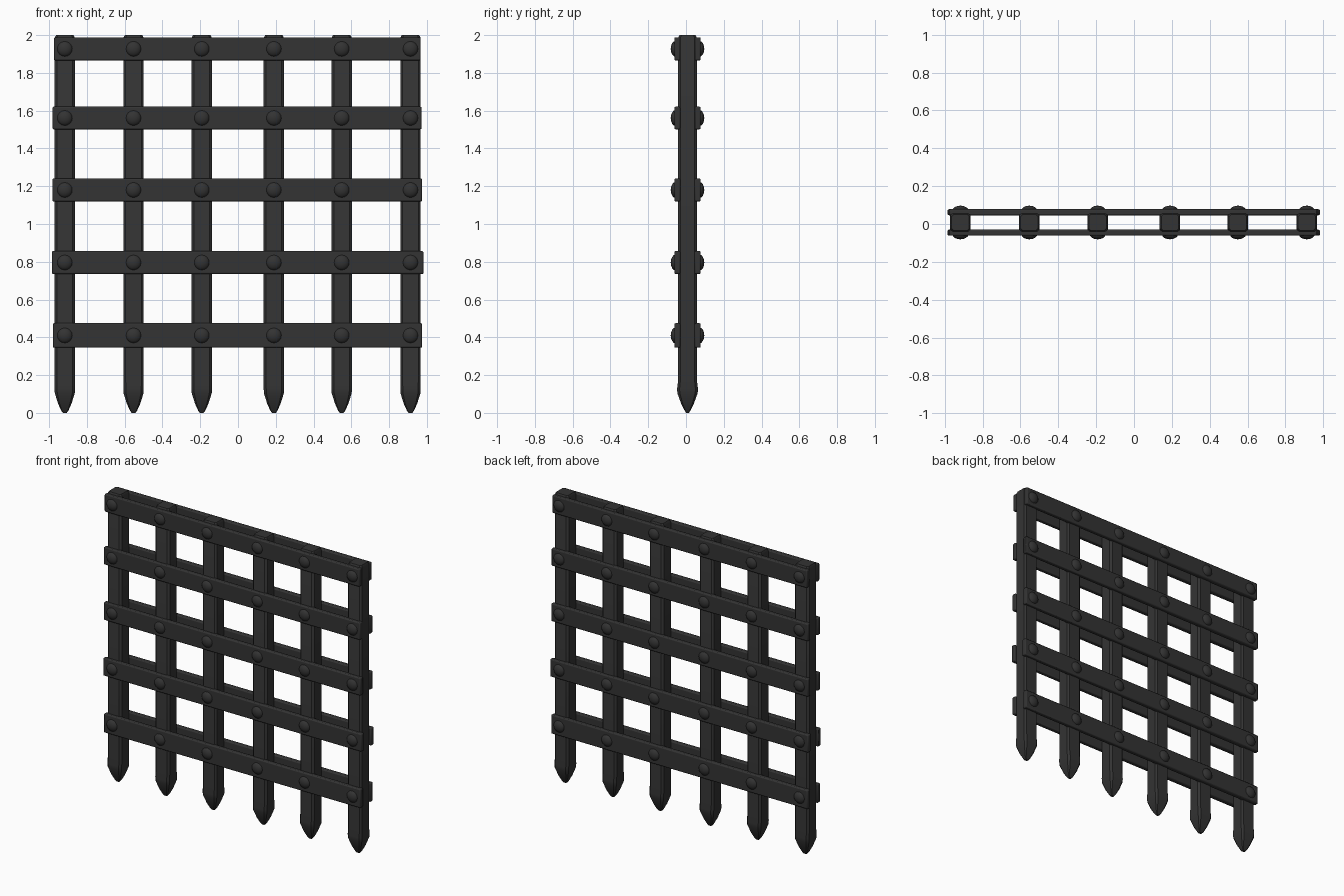
import bpy, bmesh, math
from mathutils import Matrix, Vector

if "Cube" in bpy.data.objects:
    bpy.data.objects.remove(bpy.data.objects["Cube"])

BAR_X = (-0.917, -0.553, -0.192, 0.19, 0.549, 0.913)
# strap rows: centre height, half height, left end, right end
ROWS = ((1.927, 0.061, -0.975, 0.967), (1.561, 0.060, -0.982, 0.972),
        (1.180, 0.061, -0.982, 0.975), (0.796, 0.061, -0.985, 0.982),
        (0.410, 0.065, -0.980, 0.975))
Y_MID = 0.008

iron = bpy.data.materials.new("dark iron")
iron.diffuse_color = (0.033, 0.033, 0.033, 1)
iron.use_nodes = True
iron.node_tree.nodes["Principled BSDF"].inputs["Base Color"].default_value = iron.diffuse_color


def finish(bm, name, bevel=0.0, angle=35):
    bmesh.ops.recalc_face_normals(bm, faces=bm.faces[:])
    me = bpy.data.meshes.new(name)
    bm.to_mesh(me)
    bm.free()
    me.materials.append(iron)
    ob = bpy.data.objects.new(name, me)
    bpy.context.collection.objects.link(ob)
    if bevel:
        mod = ob.modifiers.new("worn edges", "BEVEL")
        mod.width = bevel
        mod.segments = 2
        mod.limit_method = 'ANGLE'
    bpy.ops.object.select_all(action='DESELECT')
    ob.select_set(True)
    bpy.context.view_layer.objects.active = ob
    bpy.ops.object.shade_smooth_by_angle(angle=math.radians(angle))
    return ob


def upright_bar(x, name):
    # chamfered square section lofted from the spike tip to the top
    bm = bmesh.new()
    rings = []
    for z, hx, hy in ((0.0, 0.010, 0.008), (0.012, 0.019, 0.015), (0.05, 0.036, 0.034),
                      (0.105, 0.053, 0.054), (0.13, 0.054, 0.055),
                      (0.17, 0.054, 0.050), (1.985, 0.054, 0.050), (2.0, 0.046, 0.042)):
        c = 0.25 * min(hx, hy)
        pts = ((hx, hy - c), (hx - c, hy), (c - hx, hy), (-hx, hy - c),
               (-hx, c - hy), (c - hx, -hy), (hx - c, -hy), (hx, c - hy))
        rings.append([bm.verts.new((x + px, Y_MID + py, z)) for px, py in pts])
    for a, b in zip(rings, rings[1:]):
        for i in range(8):
            j = (i + 1) % 8
            bm.faces.new((a[i], a[j], b[j], b[i]))
    bm.faces.new(rings[0])
    bm.faces.new(rings[-1])
    finish(bm, name)


def strap(row, side, name):
    # flat iron strap across all the bars
    z, hz, x0, x1 = row
    bm = bmesh.new()
    loc = Vector(((x0 + x1) / 2, Y_MID + side * 0.054, z))
    bmesh.ops.create_cube(bm, size=1, matrix=Matrix.Translation(loc)
                          @ Matrix.Diagonal((x1 - x0, 0.032, hz * 2, 1)))
    finish(bm, name, bevel=0.007)


def rivets(row, side, name):
    # low domed rivet heads, one at each crossing
    bm = bmesh.new()
    for x in BAR_X:
        m = (Matrix.Translation((x, Y_MID + side * 0.063, row[0]))
             @ Matrix.Diagonal((0.042, 0.026, 0.042, 1))
             @ Matrix.Rotation(math.pi / 2, 4, 'X'))
        bmesh.ops.create_uvsphere(bm, u_segments=16, v_segments=8, radius=1, matrix=m)
    finish(bm, name, angle=60)


for i, x in enumerate(BAR_X):
    upright_bar(x, f"spiked_bar_{i + 1}")

for i, row in enumerate(ROWS):
    for side, label in ((-1, "front"), (1, "back")):
        strap(row, side, f"{label}_strap_{i + 1}")
        rivets(row, side, f"{label}_rivets_{i + 1}")
